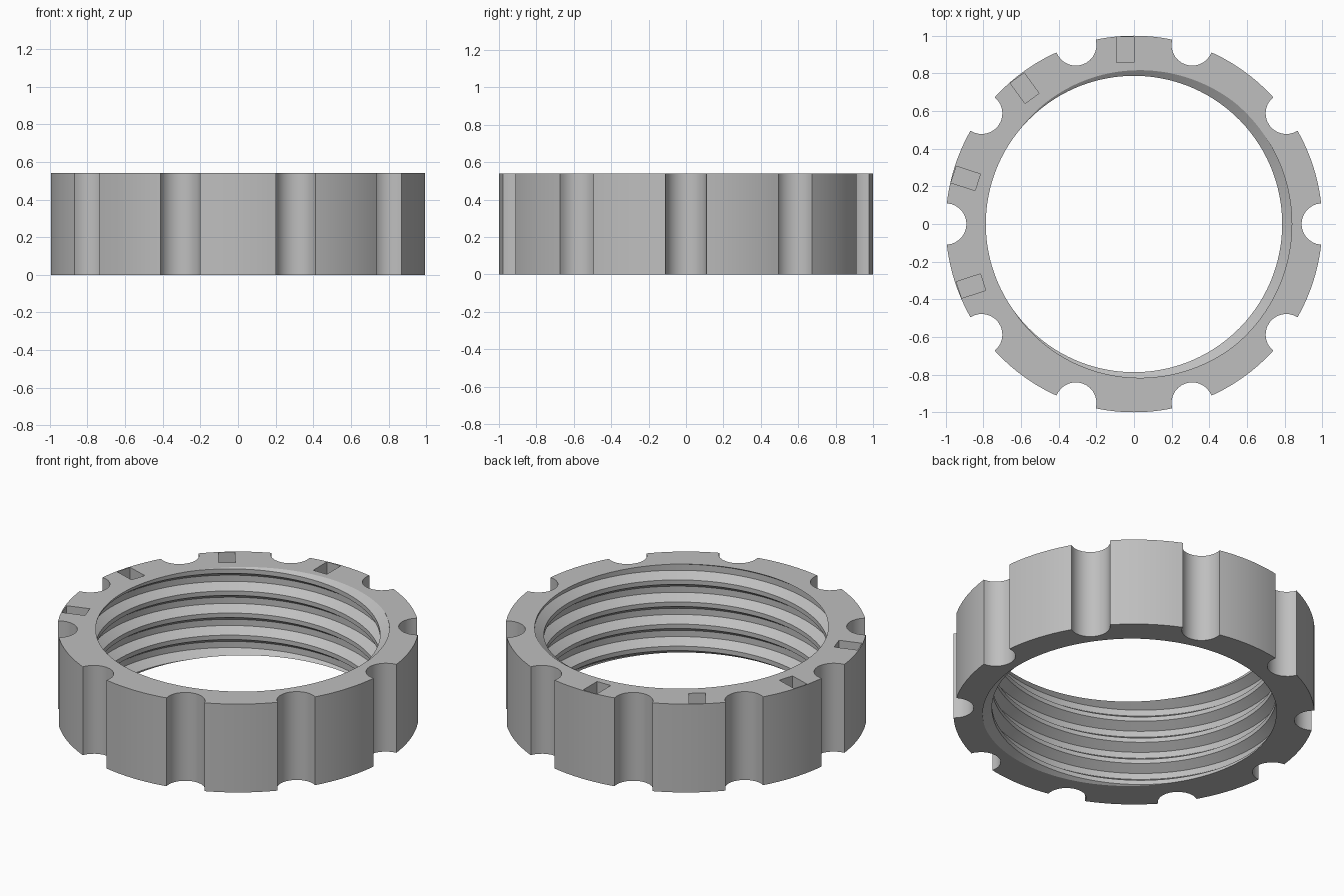
import bpy, bmesh
from math import sin, cos, asin, acos, pi, radians, tau
from mathutils import Matrix

cube = bpy.data.objects.get("Cube")
if cube:
    bpy.data.objects.remove(cube, do_unlink=True)

HEIGHT = 0.54
SECTORS = 10
NOTCH = 0.11
CREST, ROOT = 0.787, 0.838
TURNS = 4
PITCH = HEIGHT / TURNS
FLAT, FLANK_END = 0.1, 0.36      # thread profile breaks, as fractions of the pitch

grey = bpy.data.materials.new("grey metal")
grey.use_nodes = True
colour = (0.52, 0.52, 0.52, 1)
grey.diffuse_color = colour
grey.node_tree.nodes["Principled BSDF"].inputs["Base Color"].default_value = colour


def outline():
    """Angle and radius of the notched rim, one sector after another."""
    points = []
    t_end = acos(NOTCH / 2)
    t_end = pi / 2 - asin(NOTCH / 2)
    edge = 2 * asin(NOTCH / 2)
    step = tau / SECTORS
    for s in range(SECTORS):
        for i in range(15):                       # round notch
            t = t_end * (i / 7 - 1)
            x, y = 1 - NOTCH * cos(t), NOTCH * sin(t)
            r = (x * x + y * y) ** 0.5
            points.append((s * step + asin(y / r), r))
        for i in range(1, 12):                    # plain arc
            points.append((s * step + edge + (step - 2 * edge) * i / 12, 1))
    first = points[0]
    return points + [(first[0] + tau, first[1])]


def thread_radius(z, angle):
    """Radius of the right-handed internal thread."""
    u = (z - HEIGHT) / PITCH - (angle - pi) / tau
    u = abs(u - round(u))
    k = min(max((u - FLAT) / (FLANK_END - FLAT), 0), 1)
    return CREST + (ROOT - CREST) * k


def column(bm, angle, rim):
    """Closed section: thread from bottom to top, then the rim."""
    zs = [0]
    for turn in range(-1, TURNS + 2):
        for u in (-FLANK_END, -FLAT, FLAT, FLANK_END):
            z = PITCH * (turn + u + (angle - pi) / tau)
            zs.append(min(max(z, 0), HEIGHT))
    zs.append(HEIGHT)
    section = [(thread_radius(z, angle), z) for z in zs]
    section += [(rim, HEIGHT), (rim, 0)]
    return [bm.verts.new((r * cos(angle), r * sin(angle), z)) for r, z in section]


# Ring with notched rim and threaded bore
bm = bmesh.new()
columns = [column(bm, a, r) for a, r in outline()]
for a, b in zip(columns, columns[1:]):
    for j in range(len(a)):
        n = (j + 1) % len(a)
        bm.faces.new((a[j], a[n], b[n], b[j]))
bmesh.ops.remove_doubles(bm, verts=bm.verts, dist=1e-5)
bmesh.ops.dissolve_degenerate(bm, edges=bm.edges, dist=1e-6)
bmesh.ops.recalc_face_normals(bm, faces=bm.faces)
mesh = bpy.data.meshes.new("threaded_ring")
bm.to_mesh(mesh)
bm.free()
ring = bpy.data.objects.new("threaded_ring", mesh)
mesh.materials.append(grey)
bpy.context.collection.objects.link(ring)

# Four rectangular pockets sunk into the top face
bm = bmesh.new()
for i in range(4):
    place = (Matrix.Rotation(radians(90 + 36 * i), 4, "Z")
             @ Matrix.Translation((0.925, 0.046, HEIGHT))
             @ Matrix.Diagonal((0.134, 0.092, 0.2, 1)))
    bmesh.ops.create_cube(bm, size=1, matrix=place)
mesh = bpy.data.meshes.new("pocket_cutter")
bm.to_mesh(mesh)
bm.free()
mesh.materials.append(grey)
cutter = bpy.data.objects.new("pocket_cutter", mesh)
cutter.hide_render = True
bpy.context.collection.objects.link(cutter)

cut = ring.modifiers.new("pockets", "BOOLEAN")
cut.operation = "DIFFERENCE"
cut.solver = "EXACT"
cut.object = cutter
bpy.ops.object.select_all(action="DESELECT")
ring.select_set(True)
bpy.context.view_layer.objects.active = ring
bpy.ops.object.modifier_apply(modifier=cut.name)
bpy.data.objects.remove(cutter, do_unlink=True)
bpy.ops.object.shade_smooth_by_angle(angle=radians(25))
